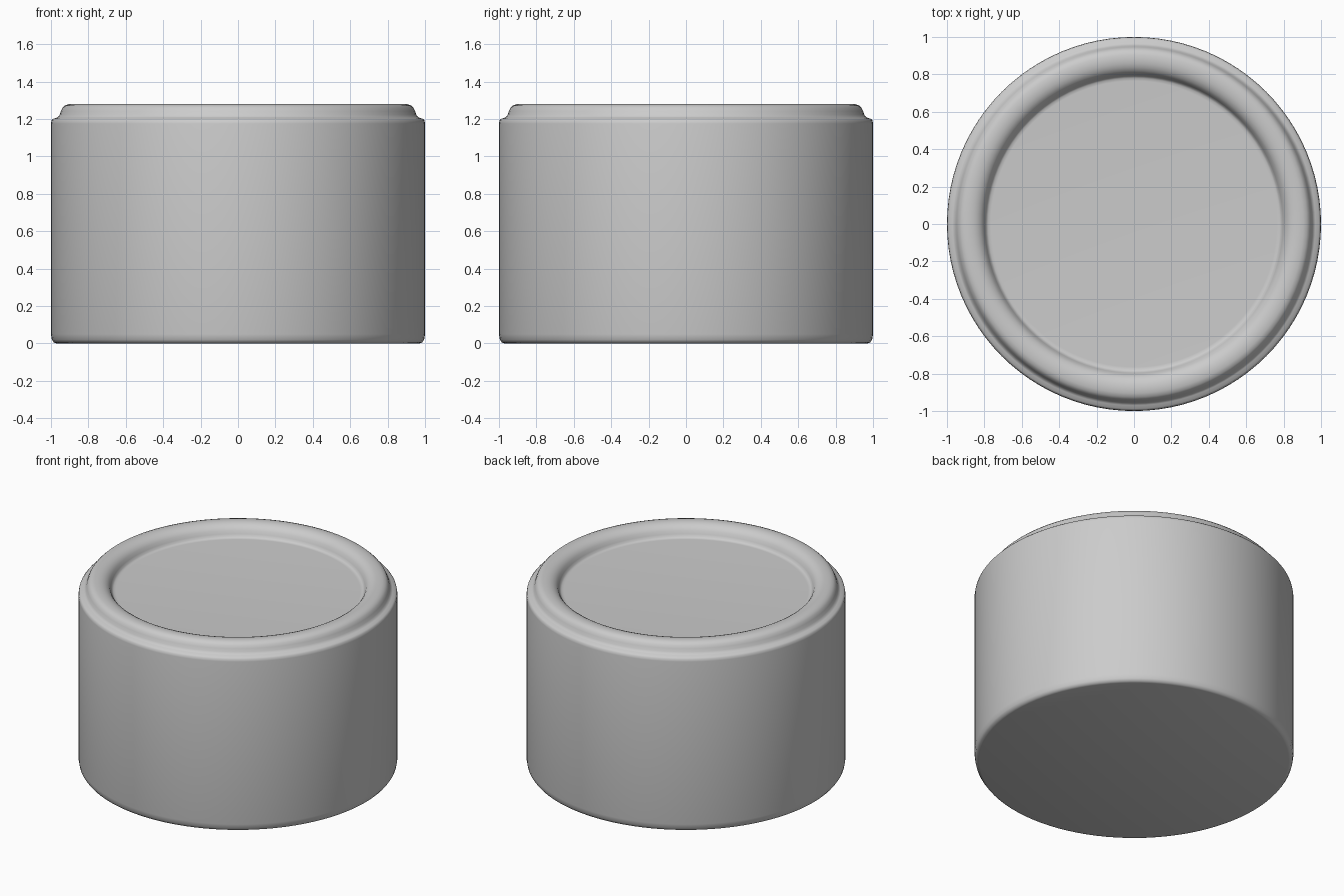
import bpy, bmesh, math

if "Cube" in bpy.data.objects:
    bpy.data.objects.remove(bpy.data.objects["Cube"])

SEGMENTS = 96

# Half cross-section (radius, height): base, wall, shoulder, raised rim, recessed lid
PROFILE = [
    (0.97, 0.0), (0.985, 0.005), (0.995, 0.02), (1.0, 0.05),
    (1.0, 1.175), (0.997, 1.192), (0.988, 1.201), (0.97, 1.206), (0.962, 1.211),
    (0.954, 1.222), (0.947, 1.242), (0.938, 1.26), (0.925, 1.272), (0.905, 1.279),
    (0.88, 1.28), (0.858, 1.278), (0.838, 1.271), (0.82, 1.26), (0.806, 1.243),
    (0.797, 1.223), (0.79, 1.208), (0.78, 1.201), (0.765, 1.2),
]


def lathe(name, profile):
    bm = bmesh.new()
    rings = []
    for r, z in profile:
        rings.append([bm.verts.new((r * math.cos(2 * math.pi * i / SEGMENTS),
                                    r * math.sin(2 * math.pi * i / SEGMENTS), z))
                      for i in range(SEGMENTS)])
    for low, high in zip(rings, rings[1:]):
        for i in range(SEGMENTS):
            j = (i + 1) % SEGMENTS
            bm.faces.new((low[i], low[j], high[j], high[i]))
    # Flat base and flat lid panel
    bm.faces.new(rings[0][::-1])
    bm.faces.new(rings[-1])
    mesh = bpy.data.meshes.new(name)
    bm.to_mesh(mesh)
    bm.free()
    obj = bpy.data.objects.new(name, mesh)
    bpy.context.collection.objects.link(obj)
    bpy.context.view_layer.objects.active = obj
    obj.select_set(True)
    bpy.ops.object.shade_smooth_by_angle(angle=math.radians(40))
    return obj


# Round tin with a rimmed lid
lathe("round_tin", PROFILE)
